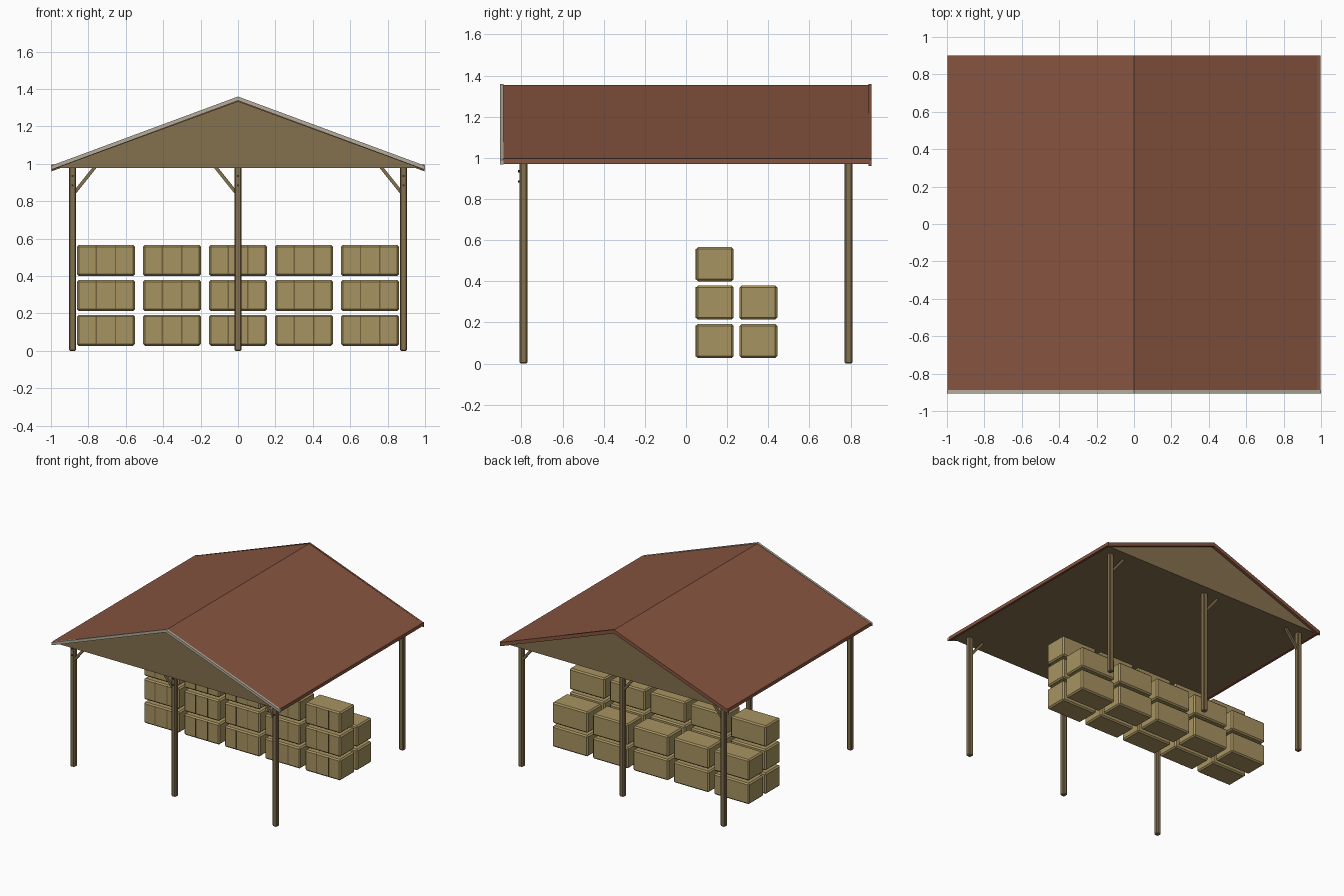
import bpy, math
from mathutils import Vector

cube = bpy.data.objects.get("Cube")
if cube:
    bpy.data.objects.remove(cube, do_unlink=True)


def material(name, r, g, b):
    m = bpy.data.materials.new(name)
    m.use_nodes = True
    m.diffuse_color = (r, g, b, 1)
    m.node_tree.nodes["Principled BSDF"].inputs["Base Color"].default_value = (r, g, b, 1)
    return m


ROOF = material("red brown roof", 0.24, 0.09, 0.05)
WOOD = material("brown timber", 0.23, 0.16, 0.076)
STRAW = material("straw", 0.39, 0.295, 0.12)
TWINE = material("dark twine", 0.17, 0.12, 0.05)
TRIM = material("pale trim", 0.46, 0.42, 0.34)
IRON = material("dark iron", 0.03, 0.026, 0.022)


def finish(obj, name, mat, bevel=0):
    obj.name = name
    obj.data.materials.append(mat)
    if bevel:
        mod = obj.modifiers.new("Bevel", 'BEVEL')
        mod.width = bevel
        mod.segments = 1
    return obj


def box(name, mat, center, size, bevel=0, tilt=0):
    bpy.ops.mesh.primitive_cube_add(size=1, location=center, rotation=(0, tilt, 0))
    obj = bpy.context.object
    obj.scale = size
    bpy.ops.object.transform_apply(location=False, rotation=False, scale=True)
    return finish(obj, name, mat, bevel)


def extrude_profile(name, mat, profile, y0, y1):
    """Closed x-z outline swept from y0 to y1."""
    n = len(profile)
    verts = [(x, y, z) for y in (y0, y1) for x, z in profile]
    faces = [tuple(range(n)), tuple(range(2 * n - 1, n - 1, -1))]
    faces += [(i, i + n, (i + 1) % n + n, (i + 1) % n) for i in range(n)]
    mesh = bpy.data.meshes.new(name)
    mesh.from_pydata(verts, [], faces)
    obj = bpy.data.objects.new(name, mesh)
    bpy.context.collection.objects.link(obj)
    return finish(obj, name, mat)


def chevron(top, eave, thick, half):
    return [(-half, eave), (-half, eave - thick), (0, top - thick),
            (half, eave - thick), (half, eave), (0, top)]


# Roof: solid gable body, covering and edge trims
extrude_profile("gable_body", WOOD, [(-0.98, 0.978), (0.98, 0.978), (0, 1.335)], -0.875, 0.875)
extrude_profile("roof_cover", ROOF, chevron(1.354, 0.992, 0.022, 0.99), -0.888, 0.89)
extrude_profile("front_barge_board", TRIM, chevron(1.36, 0.99, 0.022, 1.0), -0.905, -0.888)
extrude_profile("back_barge_board", ROOF, chevron(1.358, 0.99, 0.03, 0.997), 0.888, 0.902)
for side, label in ((1, "left"), (-1, "right")):
    box(label + "_eave_board", ROOF, (side * 0.988, 0.005, 0.983), (0.018, 1.785, 0.026))

# Posts with braces under the roof
POST_X = 0.885
for y, row in ((-0.79, "front"), (0.79, "back")):
    for x, label in ((-POST_X, "right"), (0, "middle"), (POST_X, "left")):
        box(f"{row}_{label}_post", WOOD, (x, y, 0.492), (0.038, 0.038, 0.984), 0.006)
        lean = 1 if x < 0 else -1
        low = Vector((x + lean * 0.01, y, 0.845))
        high = Vector((x + lean * 0.122, y, 0.985))
        d = high - low
        box(f"{row}_{label}_brace", WOOD, (low + high) / 2,
            (0.018, 0.018, d.length), 0, math.atan2(d.x, d.z))
        if row == "front":
            for z in (0.885, 0.935):
                bpy.ops.mesh.primitive_cylinder_add(
                    vertices=8, radius=0.006, depth=0.01,
                    location=(x, y - 0.021, z), rotation=(math.pi / 2, 0, 0))
                finish(bpy.context.object, "post_bolt", IRON)

# Stacked bales: three levels in the front row, two behind
for row, (y, levels) in enumerate(((0.14, 3), (0.352, 2))):
    for level in range(levels):
        z = 0.11 + level * 0.1865
        for column in range(-2, 3):
            x = column * 0.353
            box("bale", STRAW, (x, y, z), (0.31, 0.183, 0.166), 0.01)
            if row == 0:
                for offset in (-0.052, 0.052):
                    box("bale_twine", TWINE, (x + offset, y - 0.0915, z), (0.006, 0.005, 0.15))
